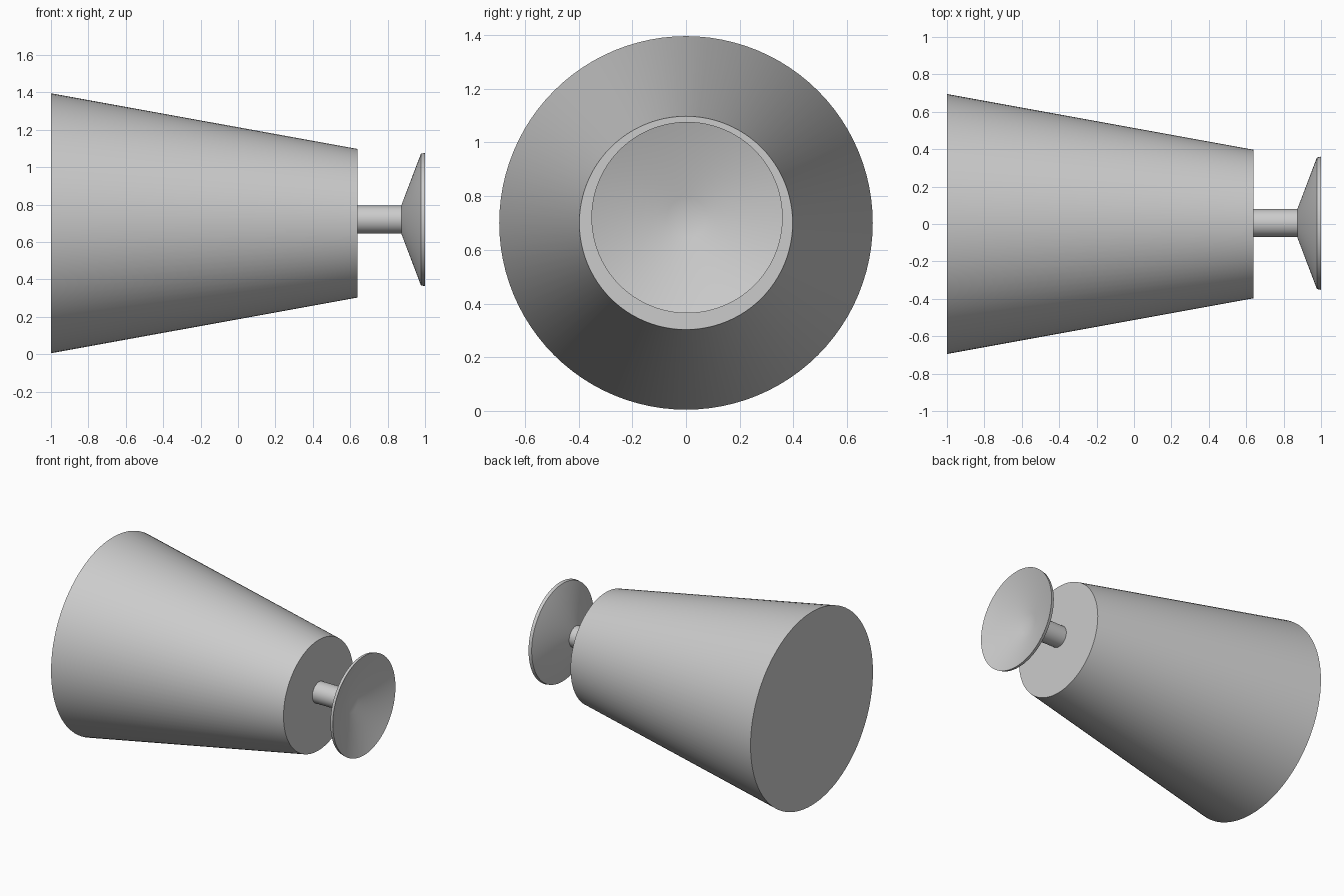
import bpy
import bmesh
from math import cos, sin, tau, radians

cube = bpy.data.objects.get("Cube")
if cube:
    bpy.data.objects.remove(cube)

grey = bpy.data.materials.new("plain grey")
grey.use_nodes = True
grey.diffuse_color = (0.6, 0.6, 0.6, 1)
grey.node_tree.nodes["Principled BSDF"].inputs["Base Color"].default_value = (0.6, 0.6, 0.6, 1)


def lathe_x(name, profile, y, z, sides=96):
    """Revolve (x, radius) points about an axis along x; radius 0 closes an end."""
    bm = bmesh.new()
    rings = []
    for x, r in profile:
        if r == 0:
            rings.append([bm.verts.new((x, 0, 0))] * sides)
        else:
            rings.append([bm.verts.new((x, r * cos(tau * i / sides), r * sin(tau * i / sides)))
                          for i in range(sides)])
    for a, b in zip(rings, rings[1:]):
        for i in range(sides):
            j = (i + 1) % sides
            bm.faces.new(dict.fromkeys((a[i], a[j], b[j], b[i])))
    bmesh.ops.recalc_face_normals(bm, faces=bm.faces)
    mesh = bpy.data.meshes.new(name)
    bm.to_mesh(mesh)
    bm.free()
    mesh.materials.append(grey)
    obj = bpy.data.objects.new(name, mesh)
    obj.location = (0, y, z)
    bpy.context.collection.objects.link(obj)
    bpy.ops.object.select_all(action="DESELECT")
    obj.select_set(True)
    bpy.context.view_layer.objects.active = obj
    bpy.ops.object.shade_smooth_by_angle(angle=radians(30))
    return obj


# Large tapered body
lathe_x("tapered_body", [(-1, 0), (-1, 0.695), (0.64, 0.397), (0.64, 0)], 0, 0.7)

# Short stem between body and dish
lathe_x("stem", [(0.63, 0), (0.63, 0.075), (0.885, 0.075), (0.885, 0)], 0.005, 0.72)

# Hollow dish with a thin rim
lathe_x("dish", [(0.873, 0), (0.873, 0.075), (0.978, 0.352), (1, 0.356),
                 (0.9, 0.075), (0.893, 0)], 0.004, 0.72)
